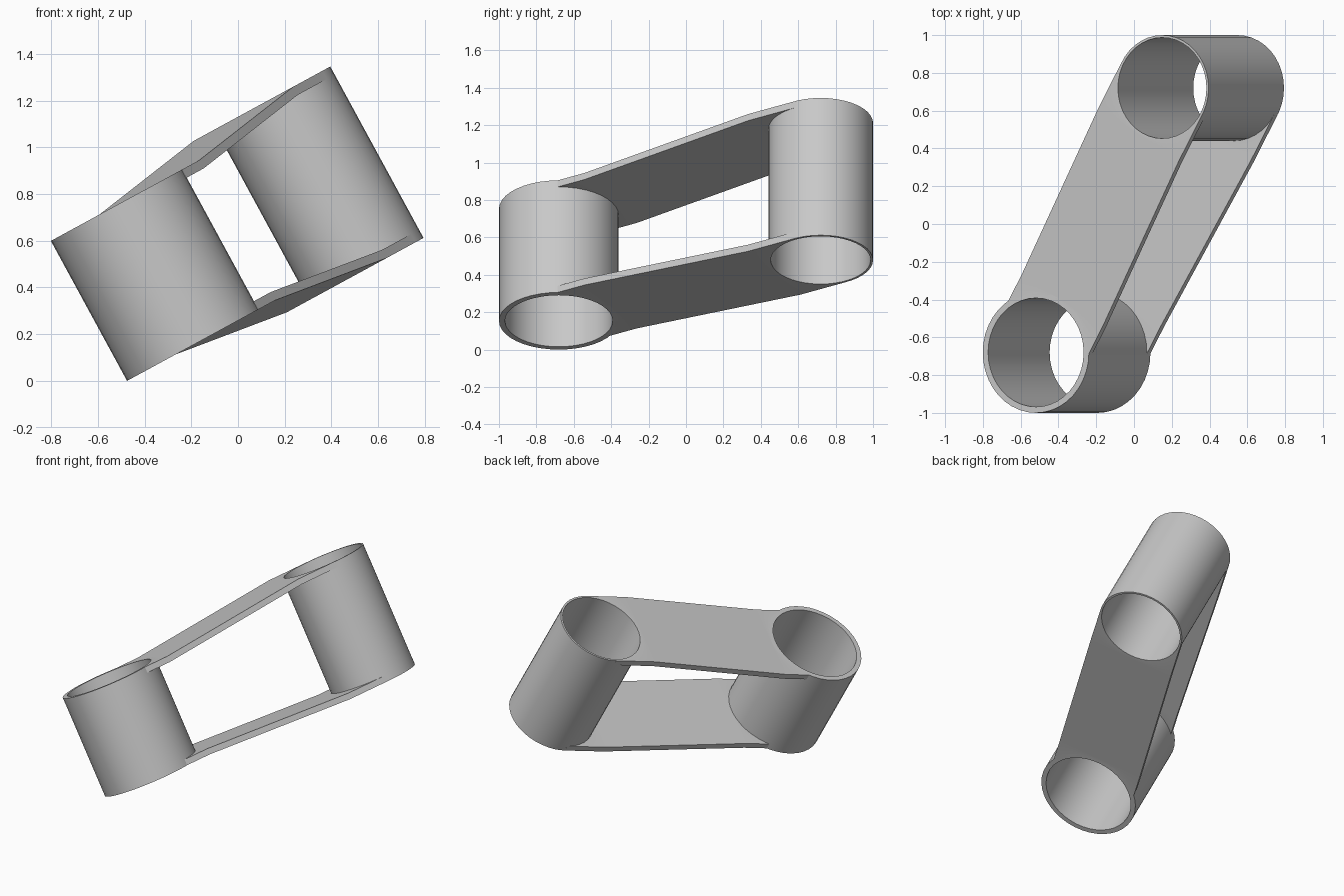
import bpy, bmesh, math
from mathutils import Matrix, Vector

cube = bpy.data.objects.get("Cube")
if cube:
    bpy.data.objects.remove(cube, do_unlink=True)

grey = bpy.data.materials.new("plain grey")
grey.use_nodes = True
colour = (0.58, 0.58, 0.58, 1)
grey.diffuse_color = colour
grey.node_tree.nodes["Principled BSDF"].inputs["Base Color"].default_value = colour

# The whole link is leaned over about the y axis
LEAN = Matrix.Rotation(math.radians(-28.55), 4, "Y")
THICK = 0.04


def finish(name, bm):
    bmesh.ops.recalc_face_normals(bm, faces=bm.faces)
    mesh = bpy.data.meshes.new(name)
    bm.to_mesh(mesh)
    bm.free()
    mesh.materials.append(grey)
    obj = bpy.data.objects.new(name, mesh)
    bpy.context.collection.objects.link(obj)
    obj.matrix_world = LEAN
    bpy.ops.object.select_all(action="DESELECT")
    obj.select_set(True)
    bpy.context.view_layer.objects.active = obj
    bpy.ops.object.shade_smooth_by_angle(angle=math.radians(30))


def tube(name, centre, outer, inner, low, high):
    # Wall section spun around the tube's own axis
    bm = bmesh.new()
    section = [(inner, low), (outer, low), (outer, high), (inner, high)]
    verts = [bm.verts.new((centre.x + r, centre.y, z)) for r, z in section]
    edges = [bm.edges.new((verts[i], verts[(i + 1) % 4])) for i in range(4)]
    bmesh.ops.spin(bm, geom=verts + edges, cent=(*centre, 0), axis=(0, 0, 1),
                   angle=math.tau, steps=40, use_merge=True)
    bmesh.ops.remove_doubles(bm, verts=bm.verts, dist=0.0001)
    finish(name, bm)


large = Vector((-0.097, -0.68))
small = Vector((0.71, 0.72))
LARGE_R, SMALL_R = 0.32, 0.28
span = (small - large).length
along = (small - large).normalized()
across = Vector((along.y, -along.x))


def arm(name, z_large, z_small, inward):
    # Strip with curved ends that sink into the tube walls, level at both ends
    bm = bmesh.new()
    columns = []
    count = 24
    for i in range(count + 1):
        t = SMALL_R * math.sin(math.pi * (i / count - 0.5))
        start = math.sqrt((LARGE_R - 0.016) ** 2 - t * t)
        end = span - math.sqrt(max(0, (SMALL_R - 0.006) ** 2 - t * t))
        stations = [(start, z_large), (LARGE_R, z_large),
                    (span - SMALL_R - 0.006, z_small), (end, z_small)]
        loop = [(s, z) for s, z in stations]
        loop += [(s, z + inward * THICK) for s, z in reversed(stations)]
        points = [(large + along * s + across * t, z) for s, z in loop]
        columns.append([bm.verts.new((p.x, p.y, z)) for p, z in points])
    for a, b in zip(columns, columns[1:]):
        for k in range(8):
            n = (k + 1) % 8
            bm.faces.new((a[k], a[n], b[n], b[k]))
    for c in (columns[0], columns[-1]):
        for k in range(3):
            bm.faces.new((c[k], c[k + 1], c[6 - k], c[7 - k]))
    finish(name, bm)


# Two parallel sleeves
tube("large_sleeve", large, LARGE_R, 0.288, 0.227, 0.909)
tube("small_sleeve", small, SMALL_R, 0.267, 0.158, 0.993)

# Two flat arms joining the sleeve rims
arm("upper_arm", 0.909, 0.993, -1)
arm("lower_arm", 0.227, 0.158, 1)
